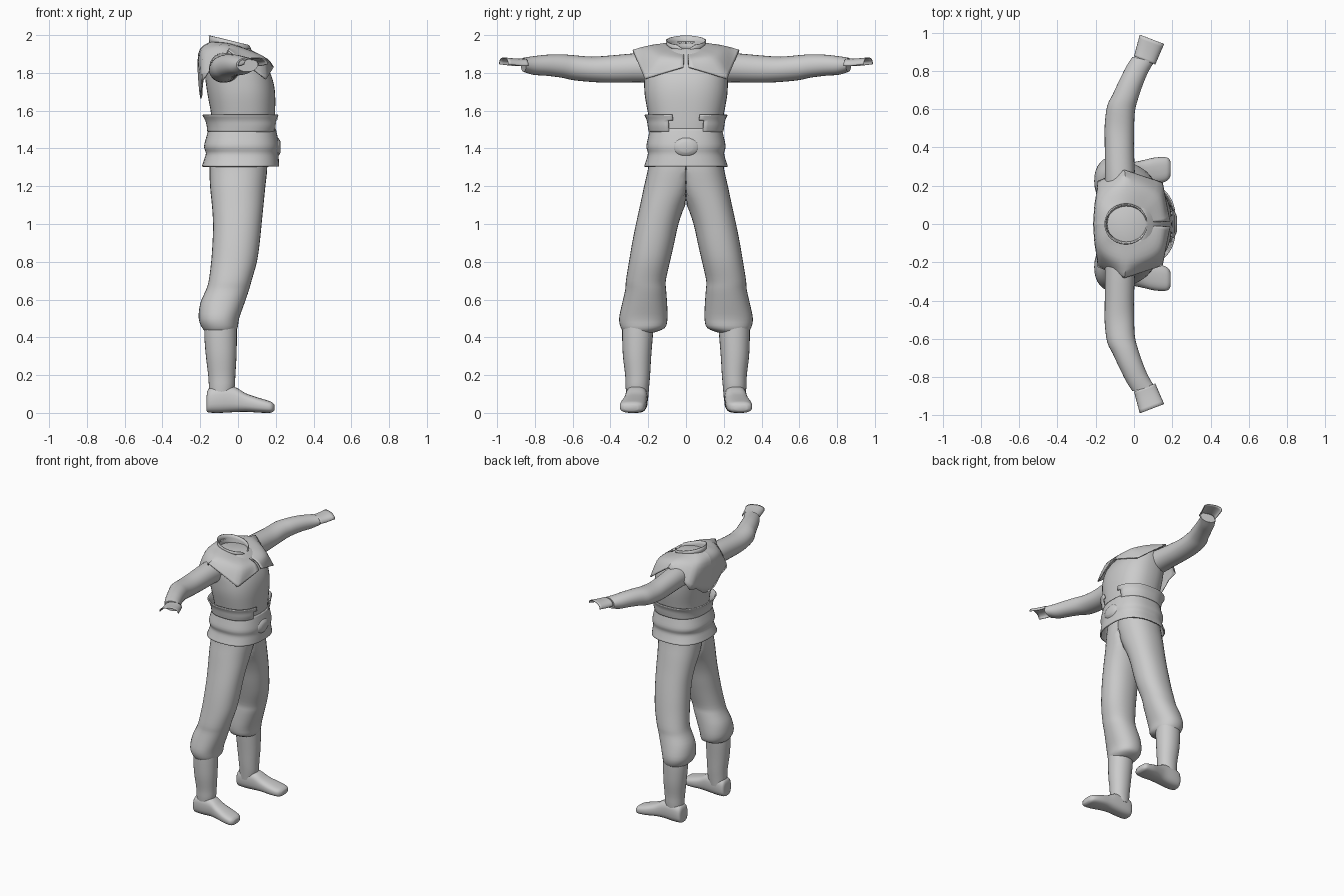
import bpy, bmesh, math
from mathutils import Vector

if "Cube" in bpy.data.objects:
    bpy.data.objects.remove(bpy.data.objects["Cube"])

cloth = bpy.data.materials.new("grey_cloth")
cloth.diffuse_color = (0.6, 0.6, 0.6, 1)
cloth.use_nodes = True
cloth.node_tree.nodes["Principled BSDF"].inputs["Base Color"].default_value = cloth.diffuse_color


def finish(name, bm, mirror=False, thick=0.0, angle=50):
    bmesh.ops.recalc_face_normals(bm, faces=bm.faces)
    me = bpy.data.meshes.new(name)
    bm.to_mesh(me)
    bm.free()
    ob = bpy.data.objects.new(name, me)
    bpy.context.collection.objects.link(ob)
    me.materials.append(cloth)
    if thick:
        mod = ob.modifiers.new("thickness", 'SOLIDIFY')
        mod.thickness = thick
        mod.offset = -1
    if mirror:
        mod = ob.modifiers.new("mirror", 'MIRROR')
        mod.use_axis = (False, True, False)
    bpy.ops.object.select_all(action='DESELECT')
    ob.select_set(True)
    bpy.context.view_layer.objects.active = ob
    bpy.ops.object.shade_smooth_by_angle(angle=math.radians(angle))
    return ob


def spline(rows, steps):
    """Catmull-Rom through rows of numbers."""
    out = []
    for i in range(len(rows) - 1):
        quad = [rows[max(i - 1, 0)], rows[i], rows[i + 1], rows[min(i + 2, len(rows) - 1)]]
        for s in range(steps):
            t = s / steps
            out.append([0.5 * (2 * b + (c - a) * t + (2 * a - 5 * b + 4 * c - d) * t * t
                               + (3 * b - a - 3 * c + d) * t ** 3) for a, b, c, d in zip(*quad)])
    return out + [list(rows[-1])]


def loft(name, axis, rows, power=2.0, n=32, steps=3, caps=True, keep=None, skew=0.0,
         clamp=False, arc=1.0, **kw):
    """Rows are (position on axis, u0, u1, v0, v1); u and v are the other axes in order."""
    bm = bmesh.new()
    rings = []
    for p, u0, u1, v0, v1 in spline(rows, steps):
        ring = []
        for k in range(n + (arc < 1)):
            a = 2 * math.pi * arc * k / n
            c, s = math.cos(a), math.sin(a)
            du = (u1 - u0) / 2 * math.copysign(abs(c) ** (2 / power), c)
            u = (u0 + u1) / 2 + du
            v = (v0 + v1) / 2 + (v1 - v0) / 2 * math.copysign(abs(s) ** (2 / power), s)
            q = p + skew * du
            co = {'x': (q, u, v), 'y': (u, q, v), 'z': (u, v, q)}[axis]
            if clamp:
                co = (co[0], max(co[1], 0), co[2])
            ring.append(bm.verts.new(co))
        rings.append(ring)
    for a, b in zip(rings, rings[1:]):
        for k in range(n):
            j = (k + 1) % len(a)
            bm.faces.new((a[k], a[j], b[j], b[k]))
    if caps:
        bm.faces.new(rings[0])
        bm.faces.new(rings[-1])
    if keep:
        bad = [f for f in bm.faces if not keep(f.calc_center_median())]
        bmesh.ops.delete(bm, geom=bad, context='FACES')
    return finish(name, bm, **kw)


# Trousers: one leg, mirrored, gathered below the knee
loft("trouser_leg", 'z', [
    (1.40, -.14, .15, -.10, .19), (1.30, -.15, .155, -.08, .20), (1.20, -.148, .145, -.05, .222),
    (1.10, -.138, .135, .004, .243), (1.00, -.132, .125, .04, .265), (.90, -.135, .115, .062, .285),
    (.80, -.142, .10, .085, .302), (.70, -.155, .072, .107, .318), (.65, -.17, .058, .105, .322),
    (.58, -.20, .034, .10, .338), (.50, -.208, .006, .098, .354), (.45, -.19, -.002, .112, .345),
    (.425, -.165, -.02, .17, .325)], 2.2, clamp=True, mirror=True)

# Boots: shaft and shoe
loft("boot_shaft", 'z', [
    (.46, -.178, -.006, .172, .338), (.40, -.178, -.006, .176, .338), (.30, -.17, -.008, .184, .334),
    (.20, -.158, -.014, .19, .322), (.14, -.154, -.017, .195, .32), (.08, -.15, -.03, .20, .315)],
    2.1, n=28, mirror=True)
loft("shoe", 'x', [
    (-.166, .225, .295, .01, .09), (-.155, .208, .315, .002, .128), (-.10, .202, .322, 0, .145),
    (-.02, .204, .322, .004, .138), (.04, .208, .332, .006, .104), (.10, .21, .346, .002, .083),
    (.15, .217, .35, 0, .068), (.178, .23, .345, .002, .058), (.192, .255, .325, .012, .045)],
    2.7, n=28, mirror=True)

# Tunic body rising to the neck
loft("tunic_body", 'z', [
    (1.42, -.14, .185, -.18, .18), (1.50, -.138, .193, -.185, .185), (1.58, -.142, .196, -.20, .20),
    (1.68, -.16, .197, -.218, .218), (1.76, -.172, .185, -.222, .222), (1.83, -.175, .155, -.22, .22),
    (1.89, -.165, .11, -.20, .20), (1.93, -.14, .06, -.12, .12)], 2.4, n=40)

# Waist sash, open at the front, and the flared skirt band under it
loft("waist_sash", 'z', [
    (1.49, -.155, .195, -.19, .19), (1.52, -.158, .203, -.195, .195),
    (1.55, -.166, .205, -.20, .20), (1.58, -.182, .212, -.213, .213)], 2.5, n=48, caps=False,
    keep=lambda c: c.x < 0 or abs(c.y) > .07 + (1.58 - c.z) * .3, thick=.008)
loft("skirt_band", 'z', [
    (1.305, -.192, .218, -.222, .222), (1.34, -.18, .216, -.21, .21), (1.375, -.17, .214, -.202, .202),
    (1.41, -.18, .218, -.21, .21), (1.46, -.168, .21, -.20, .20), (1.505, -.155, .20, -.19, .19)],
    2.5, n=48, caps=False, thick=.01)

# Belt knot: a rounded boss with a drooping tail each side
loft("belt_knot", 'x', [
    (.19, -.075, .075, 1.35, 1.465), (.213, -.065, .065, 1.36, 1.455), (.226, -.035, .035, 1.38, 1.435)],
    2.0, n=20)

# Sleeves
loft("sleeve", 'y', [
    (.12, -.15, .03, 1.745, 1.91), (.25, -.152, .008, 1.75, 1.905), (.40, -.153, .0, 1.748, 1.892),
    (.50, -.153, .0, 1.752, 1.886), (.60, -.14, .004, 1.762, 1.894), (.66, -.112, .018, 1.775, 1.898),
    (.74, -.075, .045, 1.785, 1.896), (.81, -.04, .075, 1.79, 1.888), (.86, -.008, .105, 1.806, 1.88)],
    2.1, n=28, skew=-.25, mirror=True)

# Hand guards: open arched shells over the back of the hand
loft("hand_guard", 'y', [
    (.855, .0, .112, 1.80, 1.875), (.90, .012, .13, 1.80, 1.876), (.965, .03, .158, 1.81, 1.882)],
    2.4, n=20, caps=False, arc=.5, skew=-.38, thick=.005, mirror=True)

# Shoulder mantle: rows from neck over the shoulder to the hem, front to back
neck = [(.075, .01, 1.905), (.05, .065, 1.925), (-.04, .10, 1.955), (-.12, .07, 1.965), (-.145, 0, 1.965)]
over = [(.155, .012, 1.875), (.125, .15, 1.885), (-.04, .20, 1.944), (-.17, .14, 1.915), (-.195, 0, 1.90)]
hem = [(.19, .015, 1.832), (.15, .218, 1.768), (-.05, .283, 1.922), (-.19, .225, 1.78), (-.20, 0, 1.665)]
bm = bmesh.new()
grid = []
for a, b, c in zip(spline(neck, 6), spline(over, 6), [
        Vector(hem[i // 6]).lerp(Vector(hem[min(i // 6 + 1, 4)]), (i % 6) / 6) for i in range(25)]):
    grid.append([bm.verts.new(p) for p in spline([a, b, list(c)], 5)])
for i, col in enumerate(grid):
    # bulge the back panel outward and scallop its hem
    if i > 12:
        t = (i - 12) / 12
        for k, v in enumerate(col):
            w = math.sin(math.pi * t / 2) * math.sin(math.pi * k / 10)
            v.co.x -= .016 * w
        col[-1].co.z -= .02 * math.sin(3 * math.pi * t) ** 2
for a, b in zip(grid, grid[1:]):
    for k in range(len(a) - 1):
        bm.faces.new((a[k], b[k], b[k + 1], a[k + 1]))
finish("shoulder_mantle", bm, mirror=True, thick=.008)

# Collar: open tilted band with a notch at the front
bm = bmesh.new()
n = 40
rings = []
for h in range(4):
    t = h / 3
    ring = []
    for k in range(n):
        a = 2 * math.pi * k / n
        c = math.cos(a)
        notch = .03 * max(0, 1 - abs(math.sin(a)) / .45) if c > 0 else 0
        top = 1.972 - .026 * c - notch
        ring.append(bm.verts.new((-.042 + (.10 + .006 * t) * c, (.088 + .012 * t) * math.sin(a),
                                  1.90 - .02 * c + (top - 1.90 + .02 * c) * t)))
    rings.append(ring)
for a, b in zip(rings, rings[1:]):
    for k in range(n):
        bm.faces.new((a[k], a[(k + 1) % n], b[(k + 1) % n], b[k]))
finish("collar", bm, thick=.007)
